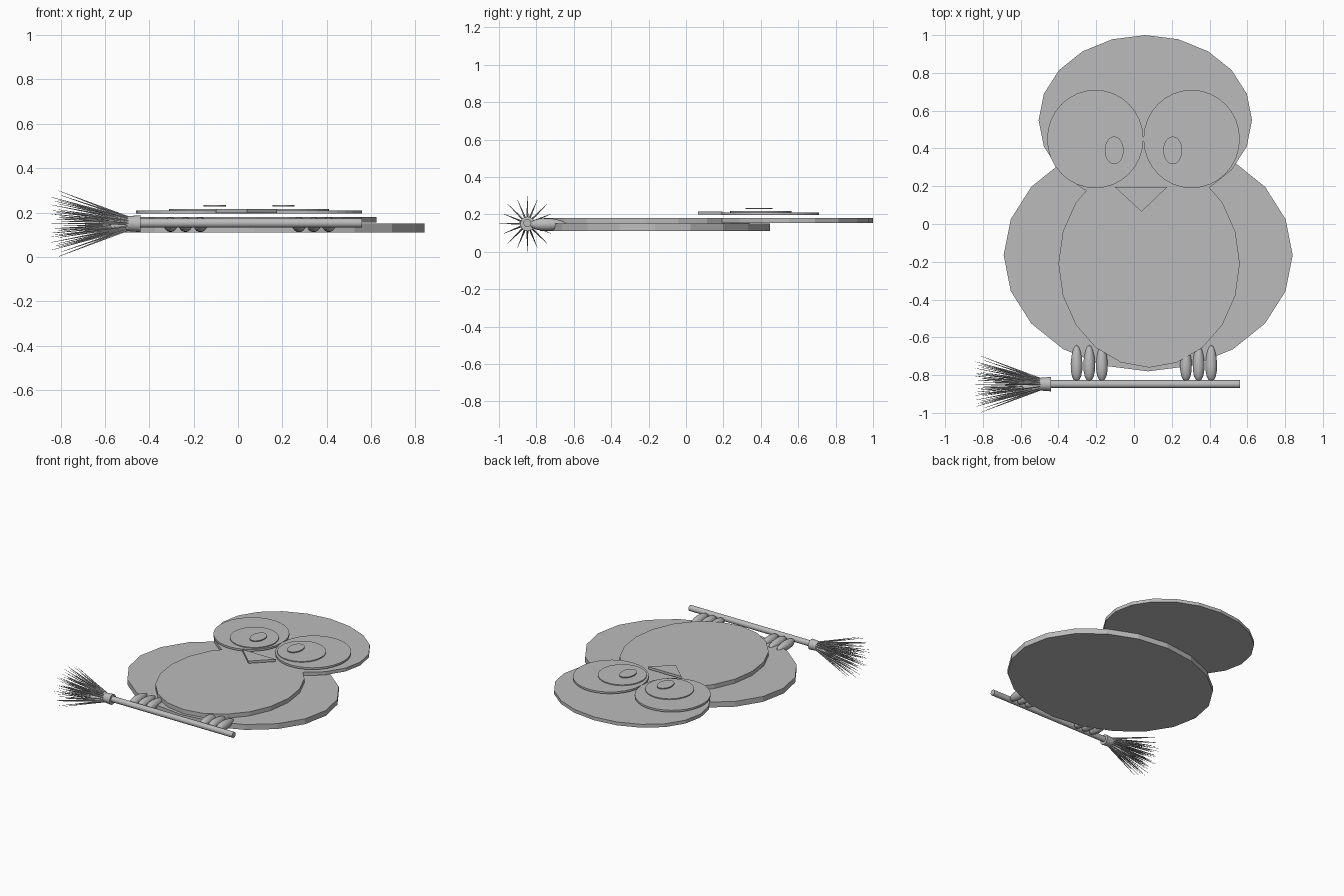
import bpy
import bmesh
from math import cos, sin, pi, radians
from mathutils import Matrix, Vector

cube = bpy.data.objects.get("Cube")
if cube:
    bpy.data.objects.remove(cube, do_unlink=True)

grey = bpy.data.materials.new("plain grey")
grey.use_nodes = True
COLOUR = (0.5, 0.5, 0.5, 1)
grey.diffuse_color = COLOUR
for node in grey.node_tree.nodes:
    if node.type == 'BSDF_PRINCIPLED':
        node.inputs["Base Color"].default_value = COLOUR


def finish(name, bm, smooth=False):
    bmesh.ops.recalc_face_normals(bm, faces=bm.faces)
    mesh = bpy.data.meshes.new(name)
    bm.to_mesh(mesh)
    bm.free()
    mesh.materials.append(grey)
    obj = bpy.data.objects.new(name, mesh)
    bpy.context.collection.objects.link(obj)
    if smooth:
        bpy.ops.object.select_all(action='DESELECT')
        obj.select_set(True)
        bpy.context.view_layer.objects.active = obj
        bpy.ops.object.shade_smooth_by_angle(angle=radians(40))
    return obj


def plate(name, outline, z0, z1):
    """Flat slab with the given outline between two heights."""
    bm = bmesh.new()
    face = bm.faces.new([bm.verts.new((x, y, z0)) for x, y in outline])
    out = bmesh.ops.extrude_face_region(bm, geom=[face], use_keep_orig=True)
    for v in out["geom"]:
        if isinstance(v, bmesh.types.BMVert):
            v.co.z = z1
    return finish(name, bm)


def disc(name, x, y, rx, ry, z0, z1, sides=20):
    ring = [2 * pi * i / sides for i in range(sides)]
    return plate(name, [(x + rx * cos(a), y + ry * sin(a)) for a in ring], z0, z1)


def add_cone(bm, start, end, r1, r2, sides):
    """Tapered rod between two points."""
    start, end = Vector(start), Vector(end)
    axis = end - start
    matrix = (Matrix.Translation((start + end) / 2)
              @ axis.to_track_quat('Z', 'Y').to_matrix().to_4x4())
    bmesh.ops.create_cone(bm, cap_ends=True, segments=sides, radius1=r1,
                          radius2=r2, depth=axis.length, matrix=matrix)


# Layered body, belly and head
disc("body", 0.075, -0.165, 0.765, 0.615, 0.11, 0.15)
disc("belly", 0.08, -0.21, 0.48, 0.55, 0.15, 0.181)
disc("head", 0.06, 0.55, 0.565, 0.45, 0.155, 0.18)

# Eyes, mirrored about the middle of the face
FACE_X = 0.05
for side, s in (("right", -1), ("left", 1)):
    disc(side + "_eye", FACE_X + s * 0.255, 0.45, 0.255, 0.26, 0.196, 0.21, 32)
    disc(side + "_iris", FACE_X + s * 0.195, 0.4, 0.165, 0.165, 0.208, 0.217, 32)
    disc(side + "_pupil", FACE_X + s * 0.155, 0.39, 0.05, 0.073, 0.228, 0.235, 32)

# Beak
plate("beak", [(-0.1, 0.195), (0.04, 0.065), (0.175, 0.195)], 0.198, 0.216)

# Feet with three toes, blunt at the perch end
for side, foot_x in (("right", -0.237), ("left", 0.342)):
    bm = bmesh.new()
    for toe in (-1, 0, 1):
        made = bmesh.ops.create_uvsphere(bm, u_segments=16, v_segments=12, radius=1)
        for v in made["verts"]:
            x, y, z = v.co
            width = 1 - 0.15 * y
            v.co = (foot_x + toe * 0.067 + 0.031 * x * width,
                    -0.737 + 0.098 * y, 0.146 + 0.033 * z * width)
    finish(side + "_foot", bm, True)

# Broom handle and collar
BY, BZ = -0.848, 0.15
bm = bmesh.new()
add_cone(bm, (-0.48, BY, BZ + 0.003), (0.56, BY, BZ + 0.003), 0.021, 0.021, 16)
finish("broom_handle", bm, True)
bm = bmesh.new()
add_cone(bm, (-0.505, BY, BZ), (-0.44, BY, BZ), 0.033, 0.038, 20)
finish("broom_collar", bm, True)

# Bristles fan out in spokes from the collar
bm = bmesh.new()
SPOKES, RINGS = 16, 5
for i in range(SPOKES):
    a = 2 * pi * i / SPOKES
    for k in range(1, RINGS + 1):
        t = k / RINGS
        reach = 0.149 * t * (1 if i % 2 == 0 else 0.92)
        root = 0.008 + 0.018 * t
        tip_x = -0.84 + 0.03 * (k % 2) + 0.015 * (i % 2)
        add_cone(bm, (-0.49, BY + root * cos(a), BZ + root * sin(a)),
                 (tip_x, BY + reach * cos(a), BZ + reach * sin(a)), 0.006, 0.0008, 5)
finish("broom_bristles", bm)
